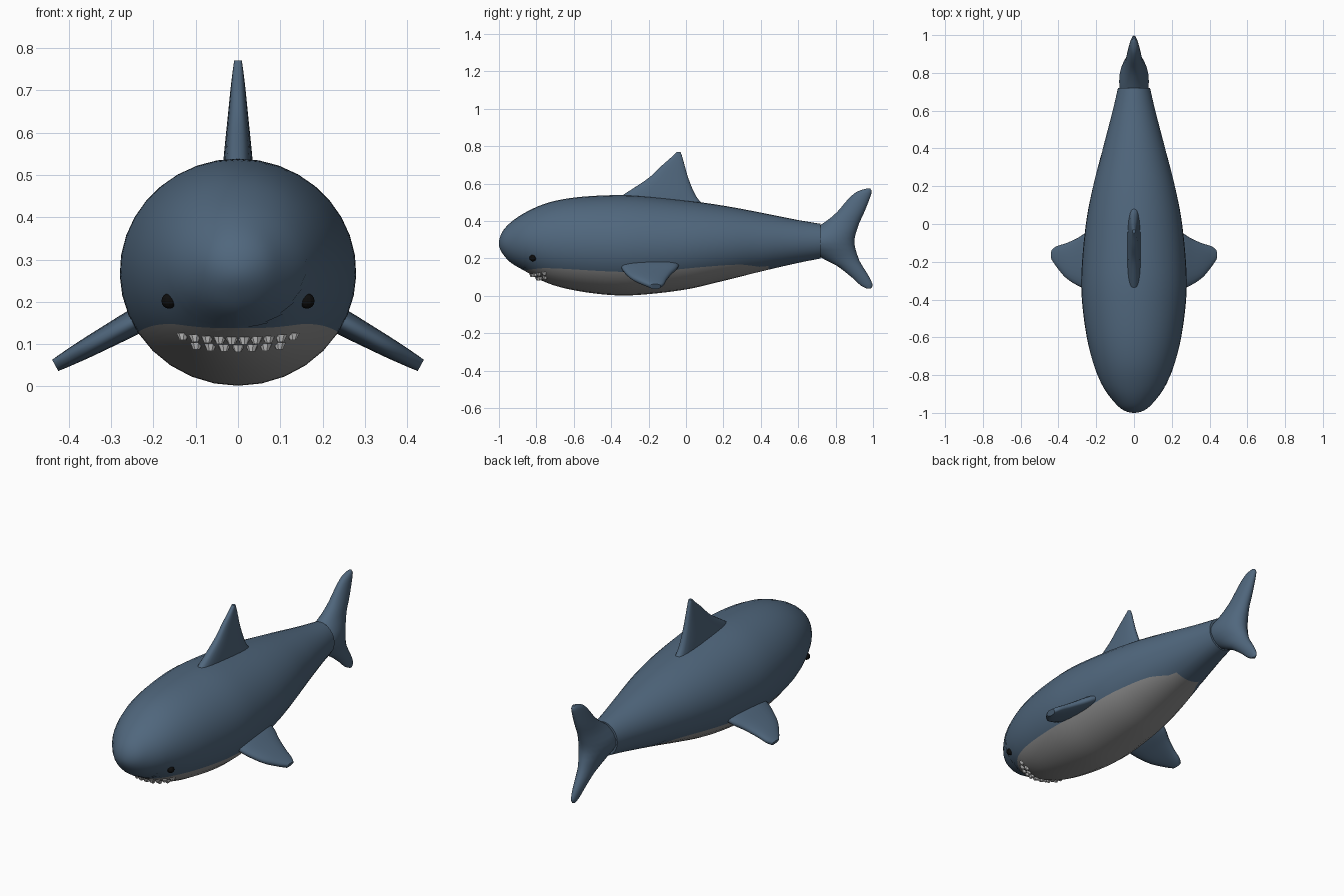
import bpy
import bmesh
from math import sin, cos, pi, acos, sqrt, radians, copysign
from mathutils import Vector, Matrix

default_cube = bpy.data.objects.get("Cube")
if default_cube:
    bpy.data.objects.remove(default_cube, do_unlink=True)


def make_material(name, colour):
    mat = bpy.data.materials.new(name)
    mat.use_nodes = True
    mat.diffuse_color = (*colour, 1)
    mat.node_tree.nodes["Principled BSDF"].inputs["Base Color"].default_value = (*colour, 1)
    return mat


SKIN = make_material("slate blue skin", (0.08, 0.135, 0.205))
BELLY = make_material("grey belly", (0.28, 0.28, 0.28))
TOOTH = make_material("pale teeth", (0.75, 0.75, 0.75))
EYE = make_material("black eye", (0.004, 0.004, 0.004))


def finish(bm, name, materials, smooth_angle=None):
    bmesh.ops.recalc_face_normals(bm, faces=bm.faces)
    mesh = bpy.data.meshes.new(name)
    bm.to_mesh(mesh)
    bm.free()
    obj = bpy.data.objects.new(name, mesh)
    bpy.context.collection.objects.link(obj)
    for mat in materials:
        mesh.materials.append(mat)
    if smooth_angle:
        bpy.ops.object.select_all(action="DESELECT")
        obj.select_set(True)
        bpy.context.view_layer.objects.active = obj
        bpy.ops.object.shade_smooth_by_angle(angle=radians(smooth_angle))
    return obj


def smooth_sample(rows, x):
    """Hermite interpolation through rows whose first item is the position."""
    x = min(max(x, rows[0][0]), rows[-1][0])
    i = 0
    while i < len(rows) - 2 and x > rows[i + 1][0]:
        i += 1
    a, b = rows[i], rows[i + 1]
    before, after = rows[max(i - 1, 0)], rows[min(i + 2, len(rows) - 1)]
    span = b[0] - a[0]
    t = (x - a[0]) / span
    result = []
    for k in range(1, len(a)):
        m0 = (b[k] - before[k]) / (b[0] - before[0]) * span
        m1 = (after[k] - a[k]) / (after[0] - a[0]) * span
        d = b[k] - a[k]
        result.append(a[k] + t * (m0 + t * (3 * d - 2 * m0 - m1 + t * (m0 + m1 - 2 * d))))
    return result


def bridge(bm, first, second):
    n = len(first)
    return [bm.faces.new((first[j], first[(j + 1) % n], second[(j + 1) % n], second[j]))
            for j in range(n)]


# Body outline: distance along y, top, bottom, half width
OUTLINE = [
    (-1, .28, .28, 0), (-.98, .345, .225, .065), (-.94, .39, .18, .107),
    (-.86, .445, .132, .165), (-.74, .497, .068, .215), (-.6, .525, .03, .25),
    (-.4, .538, .004, .276), (-.25, .535, .005, .278), (0, .51, .034, .255),
    (.2, .482, .08, .217), (.4, .445, .13, .165), (.6, .405, .176, .113),
    (.72, .385, .2, .085)]
# Spacing by square root keeps the nose round
NOSE_ROWS = [(sqrt(r[0] + 1), *r[1:]) for r in OUTLINE]
BELLY_LINE = [(-1, .135), (-.86, .138), (-.75, .148), (-.4, .13), (-.2, .128),
              (.1, .155), (.3, .167), (.42, .156), (.72, .226)]
BELLY_END = .44


def section(y):
    top, bottom, width = smooth_sample(NOSE_ROWS, sqrt(y + 1))
    return (top + bottom) / 2, (top - bottom) / 2, width


def surface_y(x, z):
    """Foremost point of the body at the given x and z."""
    low, high = -.999, -.45
    for _ in range(30):
        mid = (low + high) / 2
        c, h, w = section(mid)
        if (x / w) ** 2 + ((z - c) / h) ** 2 > 1:
            low = mid
        else:
            high = mid
    return high


def build_body():
    bm = bmesh.new()
    low, upper = 5, 12
    end, mid = sqrt(1.72), sqrt(1 + BELLY_END)
    steps = [mid * i / 60 for i in range(1, 61)] + [mid + (end - mid) * i / 10 for i in range(1, 11)]
    nose = bm.verts.new((0, -1, .28))
    previous = None
    for s in steps:
        y = s * s - 1
        c, h, w = section(y)
        line = smooth_sample(BELLY_LINE, y)[0]
        edge = max(acos(min(1, max(-1, (c - line) / h))), .04)
        half = [edge * i / low for i in range(low)]
        half += [edge + (pi - edge) * i / upper for i in range(upper + 1)]
        angles = half + [-a for a in reversed(half[1:-1])]
        ring = [bm.verts.new((w * sin(a), y, c - h * cos(a))) for a in angles]
        n = len(ring)
        if previous is None:
            for j in range(n):
                bm.faces.new((nose, ring[j], ring[(j + 1) % n]))
        else:
            # Belly colour fills the faces under the belly line
            for j, face in enumerate(bridge(bm, previous, ring)):
                under = j < low or j >= n - low
                if under and edge > .05 and y < BELLY_END + .001:
                    face.material_index = 1
        previous = ring
    bm.faces.new(previous)
    finish(bm, "body", [SKIN, BELLY], 50)


def build_fin(name, rows, place, thick_dir, power=1.0, steps=28, sides=24):
    """Loft fin sections; rows hold span, leading y, trailing y, half thickness."""
    bm = bmesh.new()
    rings = []
    for i in range(steps + 1):
        span = rows[0][0] + (rows[-1][0] - rows[0][0]) * (.5 - .5 * cos(pi * i / steps))
        lead, trail, thick = smooth_sample(rows, span)
        ring = []
        for j in range(sides):
            a = 2 * pi * j / sides
            u, v = (copysign(abs(f) ** power, f) for f in (cos(a), sin(a)))
            p = place(span) + Vector((0, (lead + trail) / 2 + u * (trail - lead) / 2, 0))
            ring.append(bm.verts.new(p + thick_dir * (v * thick)))
        rings.append(ring)
    for first, second in zip(rings, rings[1:]):
        bridge(bm, first, second)
    bm.faces.new(rings[0])
    bm.faces.new(rings[-1])
    finish(bm, name, [SKIN], 50)


build_body()


# Upright fins
def upright(span):
    return Vector((0, 0, span))


SIDEWAYS = Vector((1, 0, 0))
build_fin("tail_fin", [
    (.038, .968, .988, .008), (.055, .935, .998, .014), (.1, .885, .98, .024),
    (.165, .8, .94, .037), (.2, .73, .922, .047), (.29, .6, .9, .08),
    (.385, .73, .925, .05), (.44, .8, .95, .04), (.52, .87, .982, .027),
    (.56, .92, .993, .018), (.573, .965, .985, .008)], upright, SIDEWAYS)
build_fin("dorsal_fin", [
    (.46, -.44, .13, .036), (.5, -.39, .08, .036), (.54, -.335, .05, .034),
    (.63, -.2, .012, .025), (.7, -.125, -.008, .018), (.75, -.068, -.022, .012),
    (.77, -.048, -.03, .009)], upright, SIDEWAYS, .75)

# Side fins: span is the sideways distance, sloping down and out
FIN_ROWS = [(.19, -.35, -.03, .03), (.25, -.345, -.045, .03), (.3, -.325, -.075, .027),
            (.36, -.285, -.102, .023), (.41, -.225, -.118, .018), (.432, -.192, -.135, .015)]
for label, side in (("left", 1), ("right", -1)):
    build_fin(label + "_side_fin", FIN_ROWS,
              lambda x, side=side: Vector((side * x, 0, .15 - .55 * (x - .25))),
              Vector((side * .48, 0, .88)), .8)

# Eyes
for label, side in (("left", 1), ("right", -1)):
    bm = bmesh.new()
    bmesh.ops.create_uvsphere(bm, u_segments=12, v_segments=8, radius=.018)
    x, z = side * .163, .202
    bmesh.ops.translate(bm, verts=bm.verts, vec=(x, surface_y(x, z), z))
    finish(bm, label + "_eye", [EYE])

# Teeth: rows of short, flat-topped, tapering pegs following the jaw
for label, count, reach, height in (("upper", 10, .13, .108), ("lower", 7, .098, .09)):
    bm = bmesh.new()
    for i in range(count):
        x = reach * (2 * i / (count - 1) - 1)
        z = height + .6 * x * x
        y = surface_y(x, z)
        place = Matrix.Translation((x, y - .004, z)) @ Matrix.Rotation(x * 5, 4, "Z")
        made = bmesh.ops.create_cone(bm, cap_ends=True, segments=8, radius1=.008,
                                     radius2=.016, depth=.017, matrix=place)
    finish(bm, label + "_teeth", [TOOTH])
